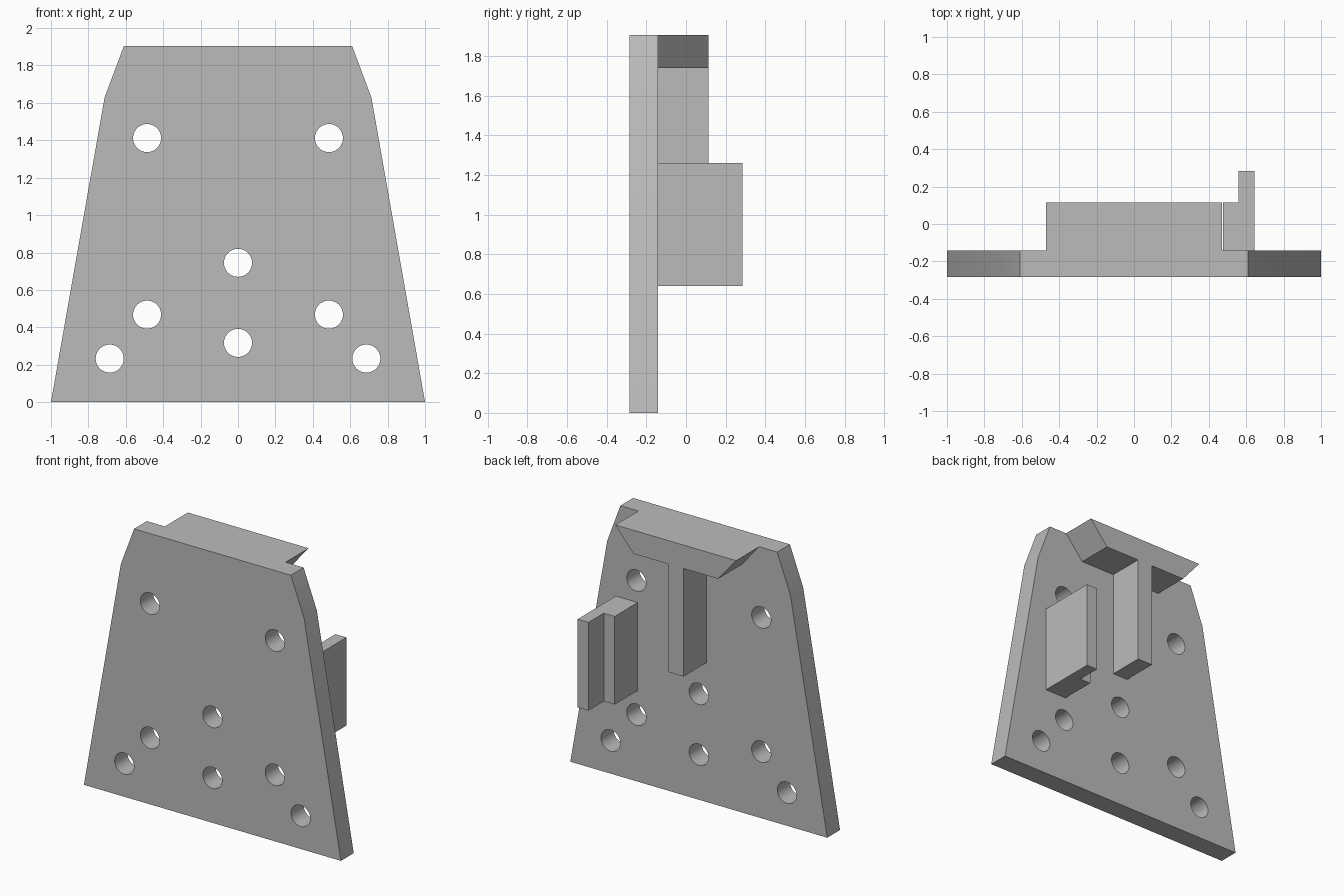
import bpy, bmesh, math
from mathutils import Matrix

if "Cube" in bpy.data.objects:
    bpy.data.objects.remove(bpy.data.objects["Cube"])

FRONT, BACK, LEDGE, REAR = -0.284, -0.142, 0.114, 0.284

grey = bpy.data.materials.new("plain grey")
grey.diffuse_color = (0.5, 0.5, 0.5, 1)
grey.use_nodes = True
grey.node_tree.nodes["Principled BSDF"].inputs["Base Color"].default_value = grey.diffuse_color


def make_object(name, bm):
    bmesh.ops.recalc_face_normals(bm, faces=bm.faces)
    mesh = bpy.data.meshes.new(name)
    bm.to_mesh(mesh)
    bm.free()
    obj = bpy.data.objects.new(name, mesh)
    obj.data.materials.append(grey)
    bpy.context.collection.objects.link(obj)
    return obj


def prism(name, outline, offset):
    """Extrude a closed 3D outline along an offset vector."""
    bm = bmesh.new()
    face = bm.faces.new([bm.verts.new(p) for p in outline])
    ext = bmesh.ops.extrude_face_region(bm, geom=[face])
    verts = [g for g in ext["geom"] if isinstance(g, bmesh.types.BMVert)]
    bmesh.ops.translate(bm, verts=verts, vec=offset)
    return make_object(name, bm)


def mirrored(half):
    """Complete a right-hand half profile with its left-hand copy."""
    return half + [(-x, z) for x, z in reversed(half)]


# Tapered plate with chamfered top corners
plate_half = [(1.0, 0.0), (0.713, 1.63), (0.61, 1.905)]
plate = prism("plate", [(x, FRONT, z) for x, z in mirrored(plate_half)],
              (0, BACK - FRONT, 0))

# Round through holes
holes = [(0, 0.745), (0, 0.317)]
for x, z in [(0.486, 1.412), (0.486, 0.468), (0.686, 0.233)]:
    holes += [(x, z), (-x, z)]
bm = bmesh.new()
for x, z in holes:
    place = Matrix.Translation((x, (FRONT + BACK) / 2, z)) @ Matrix.Rotation(math.pi / 2, 4, 'X')
    bmesh.ops.create_cone(bm, cap_ends=True, segments=40, radius1=0.075,
                          radius2=0.075, depth=0.4, matrix=place)
cutter = make_object("hole_cutter", bm)
cutter.hide_render = True
cut = plate.modifiers.new("holes", 'BOOLEAN')
cut.operation = 'DIFFERENCE'
cut.solver = 'EXACT'
cut.object = cutter
bpy.context.view_layer.objects.active = plate
plate.select_set(True)
bpy.ops.object.modifier_apply(modifier=cut.name)
bpy.data.objects.remove(cutter)
bpy.ops.object.shade_smooth_by_angle(angle=math.radians(20))

# T-shaped bracket: bevelled top bar with a central stem
bracket_half = [(0.06, 0.98), (0.06, 1.74), (0.33, 1.74), (0.47, 1.905)]
prism("top_bracket", [(x, BACK, z) for x, z in mirrored(bracket_half)],
      (0, LEDGE - BACK, 0))

# Stepped side hook
hook = [(0.475, BACK), (0.645, BACK), (0.645, REAR), (0.56, REAR),
        (0.56, LEDGE), (0.475, LEDGE)]
prism("side_hook", [(x, y, 0.64) for x, y in hook], (0, 0, 0.62))
